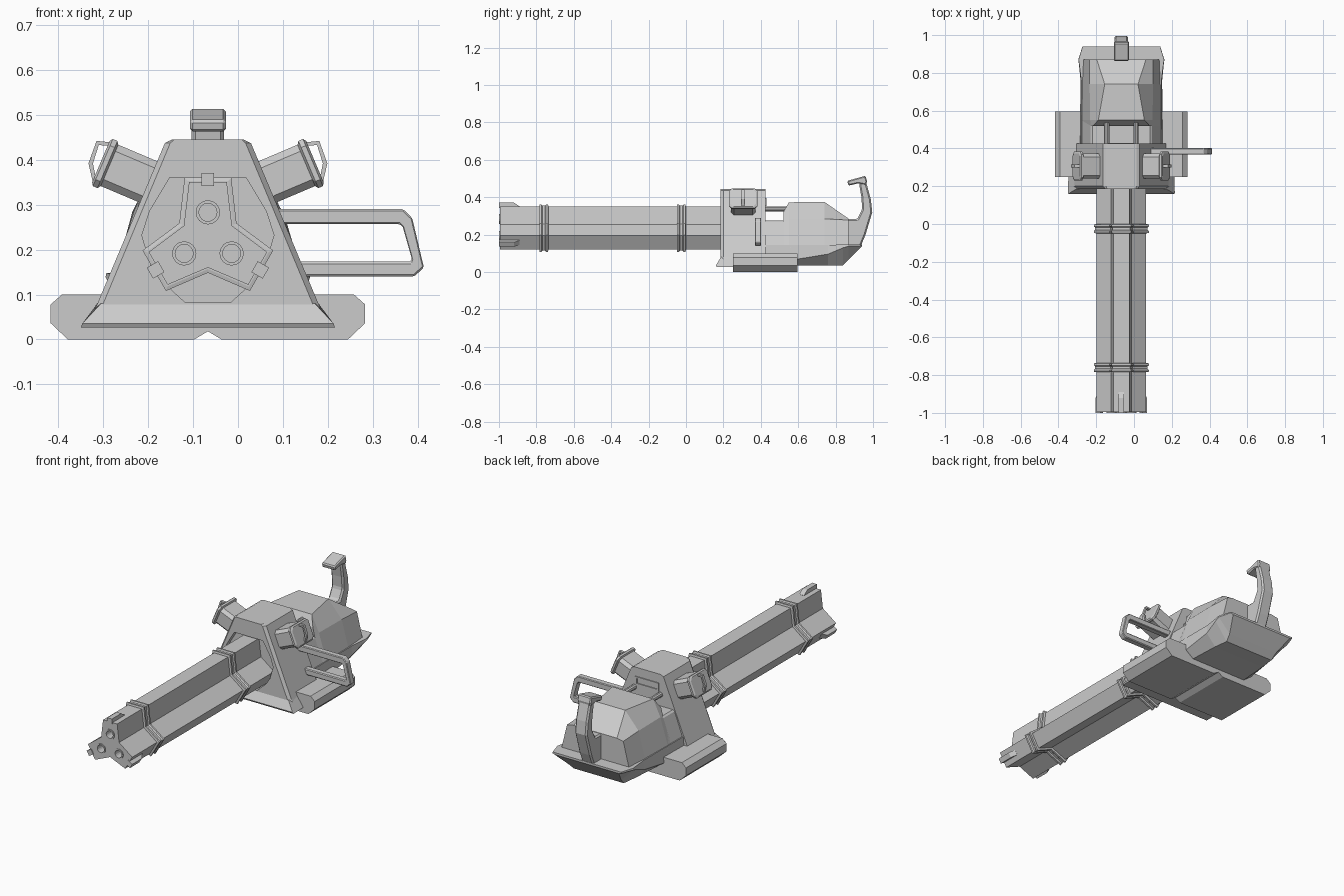
import bpy, bmesh, math
from mathutils import Vector

if "Cube" in bpy.data.objects:
    bpy.data.objects.remove(bpy.data.objects["Cube"])

CX, BZ = -0.067, 0.222      # centre line of the body, height of the barrel axis


def loft(name, sections, cyclic=False, bevel=0.0):
    """Skin equal-length closed sections; cap the ends unless cyclic."""
    bm = bmesh.new()
    rings = [[bm.verts.new(p) for p in s] for s in sections]
    n = len(rings[0])
    pairs = list(zip(rings, rings[1:])) + ([(rings[-1], rings[0])] if cyclic else [])
    for a, b in pairs:
        for i in range(n):
            j = (i + 1) % n
            bm.faces.new((a[i], a[j], b[j], b[i]))
    if not cyclic:
        bm.faces.new(rings[0])
        bm.faces.new(rings[-1])
    bmesh.ops.recalc_face_normals(bm, faces=bm.faces)
    me = bpy.data.meshes.new(name)
    bm.to_mesh(me)
    bm.free()
    ob = bpy.data.objects.new(name, me)
    bpy.context.collection.objects.link(ob)
    if bevel:
        m = ob.modifiers.new("bevel", 'BEVEL')
        m.width, m.segments, m.limit_method = bevel, 1, 'ANGLE'
    return ob


def sym(y, half):
    """Symmetric section at y from (half width, z) points, bottom to top."""
    return ([(CX + w, y, z) for w, z in half] +
            [(CX - w, y, z) for w, z in reversed(half)])


def at_y(pts, y):
    return [(x, y, z) for x, z in pts]


def side_prism(name, profile, widths, bevel=0.0):
    """Extrude a (y, z) profile across the centre line, half width per point."""
    return loft(name, [[(CX + s * w, y, z) for (y, z), w in zip(profile, widths)]
                       for s in (-1, 1)], bevel=bevel)


def frame(name, outer, inner, y0, y1, bevel=0.0):
    return loft(name, [at_y(outer, y0), at_y(outer, y1), at_y(inner, y1), at_y(inner, y0)],
                cyclic=True, bevel=bevel)


def circle(x, z, r, n=16):
    return [(x + r * math.cos(2 * math.pi * i / n), z + r * math.sin(2 * math.pi * i / n))
            for i in range(n)]


def cut(ob, cutter):
    m = ob.modifiers.new("cut", 'BOOLEAN')
    m.operation, m.solver, m.object = 'DIFFERENCE', 'EXACT', cutter
    bpy.context.view_layer.objects.active = ob
    for mod in list(ob.modifiers):
        bpy.ops.object.modifier_apply(modifier=mod.name)
    bpy.data.objects.remove(cutter)


def mirror_x(ob):
    c = ob.copy()
    c.data = ob.data.copy()
    c.name = "left_" + ob.name
    for v in c.data.vertices:
        v.co.x = 2 * CX - v.co.x
    c.data.flip_normals()
    bpy.context.collection.objects.link(c)


def spin(x, z, k):
    a = -k * 2 * math.pi / 3
    return (CX + x * math.cos(a) - z * math.sin(a), BZ + x * math.sin(a) + z * math.cos(a))


def tri_lobe(d=0.0):
    """Three-lobed barrel section, grown outward by d."""
    pts = []
    for k in range(3):
        pts += [spin(x, z, k) for x, z in
                ((-0.042 - d, 0.128 + d), (0.042 + d, 0.128 + d),
                 (0.0537 + d, 0.031 + d * 0.58))]
    return pts


# Barrel with three bores, muzzle rings and lugs
barrel = loft("barrel_housing", [at_y(tri_lobe(), -0.995), at_y(tri_lobe(), 0.25)])
for k in range(3):
    x, z = spin(0, 0.061, k)
    cut(barrel, loft("bore_cutter", [at_y(circle(x, z, 0.02), y) for y in (-1.1, -0.93)]))
    frame("muzzle_ring", circle(x, z, 0.027), circle(x, z, 0.02), -1.0, -0.98)
    lug = [spin(a, b, k) for a, b in ((-0.014, 0.12), (0.014, 0.12), (0.014, 0.149), (-0.014, 0.149))]
    tail = [spin(a, b, k) for a, b in ((-0.014, 0.12), (0.014, 0.12), (0.014, 0.129), (-0.014, 0.129))]
    loft("muzzle_lug", [at_y(lug, -1.0), at_y(lug, -0.92), at_y(tail, -0.89)])

# Barrel bands, waisted in the middle
for y in (-0.76, -0.025):
    loft("barrel_band", [at_y(tri_lobe(d), y + o) for o, d in
                         ((-0.024, 0.003), (-0.022, 0.010), (-0.012, 0.010), (-0.006, 0.005),
                          (0.006, 0.005), (0.012, 0.010), (0.022, 0.010), (0.024, 0.003))])

# Receiver with a faceted recess round the barrel
rec = [(0.27, 0.03), (0.246, 0.08), (0.096, 0.437), (0.08, 0.445)]
front = [(0.26, 0.03), (0.233, 0.08), (0.084, 0.437), (0.075, 0.445)]
receiver = loft("receiver", [sym(0.185, front), sym(0.2, rec), sym(0.425, rec)])
hole = [(0.05, 0.082), (0.105, 0.132), (0.128, 0.167), (0.147, 0.232), (0.13, 0.285), (0.085, 0.36)]
cut(receiver, loft("recess_cutter", [sym(0.1, hole), sym(0.215, hole)]))
side_prism("receiver_skirt", [(0.186, 0.08), (0.16, 0.035), (0.165, 0.026), (0.43, 0.026), (0.25, 0.08)],
           [0.238, 0.28, 0.283, 0.275, 0.246])
slot_o = [(CX + a * 0.07, 0.375 + b * 0.022) for a, b in ((-1, -1), (1, -1), (1, 1), (-1, 1))]
slot_i = [(CX + a * 0.06, 0.375 + b * 0.013) for a, b in ((-1, -1), (1, -1), (1, 1), (-1, 1))]
frame("receiver_back_slot", slot_o, slot_i, 0.42, 0.43)

# Rear body: low deck, raised housing, link rods
loft("rear_deck", [sym(y, [(0.214, 0.13), (0.162, 0.268), (0.152, 0.275)]) for y in (0.42, 0.56)])
loft("rear_housing", [
    sym(0.52, [(0.214, 0.13), (0.162, 0.268), (0.15, 0.32)]),
    sym(0.55, [(0.214, 0.13), (0.165, 0.285), (0.122, 0.373)]),
    sym(0.74, [(0.21, 0.13), (0.168, 0.285), (0.088, 0.375)]),
    sym(0.87, [(0.205, 0.13), (0.168, 0.278), (0.13, 0.285)])])
for s in (-1, 1):
    loft("link_rod", [at_y(circle(CX + s * 0.078, 0.337, 0.014, 10), y) for y in (0.41, 0.57)])

# Boat-shaped lower hull with flared rear rim
loft("lower_hull", [
    sym(0.42, [(0.175, 0.032), (0.222, 0.065), (0.214, 0.145)]),
    sym(0.60, [(0.17, 0.034), (0.218, 0.07), (0.212, 0.145)]),
    sym(0.76, [(0.16, 0.036), (0.216, 0.096), (0.212, 0.145)]),
    sym(0.84, [(0.15, 0.036), (0.224, 0.13), (0.222, 0.147)]),
    sym(0.87, [(0.155, 0.066), (0.228, 0.139), (0.226, 0.148)]),
    sym(0.94, [(0.19, 0.137), (0.206, 0.141), (0.205, 0.148)])])

# Wide base skid with a centre groove
skid = [(0.0, 0.018), (0.03, 0.0), (0.312, 0.0), (0.35, 0.036), (0.35, 0.078), (0.325, 0.1)]
loft("base_skid", [sym(y, skid) for y in (0.25, 0.595)])

# Rear grip
grip = [(0.86, 0.14), (0.935, 0.14), (0.96, 0.2), (0.996, 0.32), (0.988, 0.39), (0.962, 0.485),
        (0.925, 0.475), (0.938, 0.4), (0.942, 0.335), (0.915, 0.283), (0.86, 0.283)]
side_prism("rear_grip", grip, [0.036] * len(grip), bevel=0.008)
head = [(0.868, 0.462), (0.92, 0.474), (0.963, 0.465), (0.968, 0.485), (0.96, 0.515), (0.862, 0.488)]
side_prism("grip_head", head, [0.04] * len(head), bevel=0.006)

# Side carry handle on the right
outer = [(0.05, 0.14), (0.392, 0.14), (0.414, 0.16), (0.388, 0.27), (0.368, 0.29), (0.05, 0.29)]
inner = [(0.06, 0.173), (0.385, 0.173), (0.387, 0.18), (0.367, 0.25), (0.36, 0.257), (0.06, 0.257)]
frame("carry_handle", outer, inner, 0.368, 0.402, bevel=0.006)

# Angled side pods with collars and wire bails, mirrored
ANG = math.radians(23)


def pod_section(t, hv, hy, c=0.016):
    pts = []
    for a, b in ((hv - c, hy), (hv, hy - c), (hv, c - hy), (hv - c, -hy),
                 (c - hv, -hy), (-hv, c - hy), (-hv, hy - c), (c - hv, hy)):
        pts.append((0.165 + t * math.cos(ANG) - a * math.sin(ANG), 0.306 + b,
                    0.393 + t * math.sin(ANG) + a * math.cos(ANG)))
    return pts


pod = loft("side_pod", [pod_section(-0.16, 0.05, 0.066), pod_section(-0.01, 0.05, 0.066)])
collar = loft("pod_collar", [pod_section(t, v, y) for t, v, y in
                             ((-0.014, 0.05, 0.068), (-0.009, 0.057, 0.077),
                              (0.002, 0.057, 0.077), (0.007, 0.05, 0.068))])
bail = frame("pod_bail",
             [(0.14, 0.438), (0.181, 0.442), (0.199, 0.392), (0.188, 0.345), (0.176, 0.34)],
             [(0.145, 0.43), (0.176, 0.433), (0.189, 0.392), (0.182, 0.357), (0.176, 0.357)],
             0.298, 0.314)
for part in (pod, collar, bail):
    mirror_x(part)
